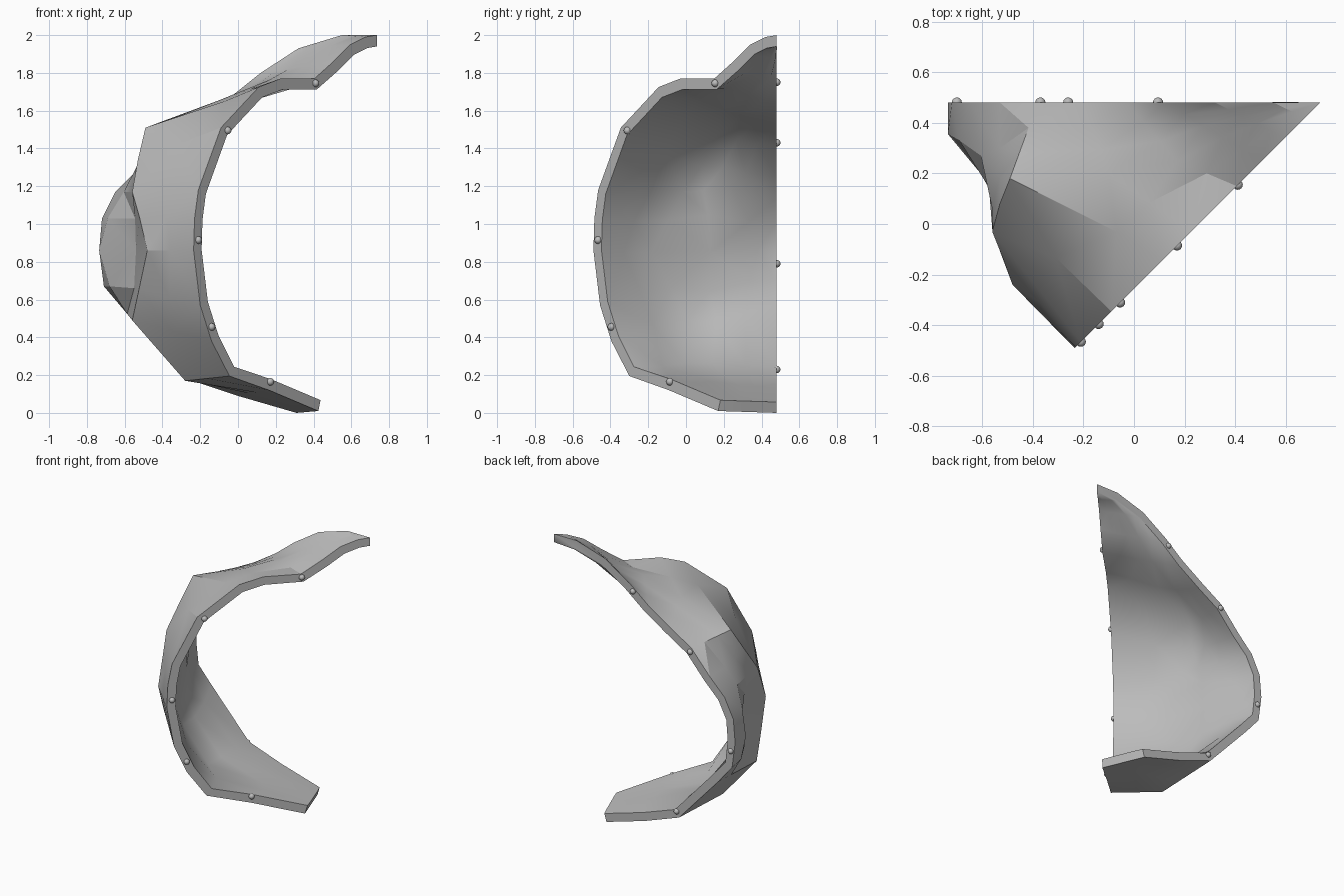
import bpy, bmesh
from mathutils import Vector

if "Cube" in bpy.data.objects:
    bpy.data.objects.remove(bpy.data.objects["Cube"])

BACK = 0.48      # cut plane y = BACK
DIAG = 0.255     # diagonal cut plane x - y = DIAG
WALL = 0.06
COLS = 5
N_BACK = Vector((0, 1, 0))
N_DIAG = Vector((1, -1, 0)).normalized()

grey = bpy.data.materials.new("light_grey")
grey.use_nodes = True
colour = (0.5, 0.5, 0.5, 1)
grey.diffuse_color = colour
grey.node_tree.nodes["Principled BSDF"].inputs["Base Color"].default_value = colour


def on_diag(y, z):
    return Vector((y + DIAG, y, z))


def on_back(x, z):
    return Vector((x, BACK, z))


def row(diag, back, **inner):
    """Cross strip from the diagonal cut to the back cut; gaps are interpolated."""
    columns = {"front": 1, "edge": 2, "valley": 3, "crest": 4}
    known = {0: on_diag(*diag), COLS: on_back(*back)}
    for name, p in inner.items():
        known[columns[name]] = Vector(p)
    keys = sorted(known)
    out = [known[0]]
    for a, b in zip(keys, keys[1:]):
        out += [known[a].lerp(known[b], (c - a) / (b - a)) for c in range(a + 1, b + 1)]
    return out


# Peaked tip and the valley behind it
tip = [
    row((0.48, 2), (0.735, 2)),
    row((0.42, 1.99), (0.55, 2)),
    row((0.34, 1.95), (0.32, 1.93)),
    row((0.25, 1.86), (0.12, 1.8)),
    row((0.15, 1.77), (-0.03, 1.68), edge=(0.17, 0.25, 1.765)),
]

# Brow, side wall and bulge
side = [
    row((-0.03, 1.77), (-0.2, 1.57), edge=(-0.1, 0.2, 1.655)),
    row((-0.145, 1.725), (-0.38, 1.46), front=(-0.07, -0.03, 1.65), edge=(-0.49, 0.18, 1.51)),
    row((-0.345, 1.51), (-0.53, 1.29), edge=(-0.53, 0.08, 1.34), crest=(-0.53, 0.3, 1.29)),
    row((-0.465, 1.18), (-0.65, 1.17), edge=(-0.56, -0.03, 1.17), valley=(-0.56, 0.06, 1.17)),
    row((-0.485, 1.03), (-0.72, 1.03), edge=(-0.52, -0.13, 1.03),
        valley=(-0.545, 0.1, 1.03), crest=(-0.69, 0.33, 1.03)),
    row((-0.49, 0.86), (-0.735, 0.86), edge=(-0.48, -0.24, 0.86),
        valley=(-0.54, 0.12, 0.86), crest=(-0.735, 0.355, 0.86)),
    row((-0.455, 0.57), (-0.71, 0.67), edge=(-0.525, -0.12, 0.65),
        valley=(-0.55, 0.1, 0.66), crest=(-0.68, 0.33, 0.67)),
    row((-0.395, 0.38), (-0.6, 0.54), edge=(-0.56, -0.02, 0.49)),
]

# Underside running to the lower end
base = [
    row((-0.3, 0.195), (-0.28, 0.19), edge=(-0.28, -0.03, 0.17)),
    row((-0.09, 0.12), (0, 0.09)),
    row((0.17, 0.01), (0.31, 0)),
]


def in_cut(p, v):
    """Keep vector v within whichever cut planes point p lies on."""
    back = abs(p.y - BACK) < 1e-3
    diag = abs(p.x - p.y - DIAG) < 1e-3
    if back and diag:
        return Vector((0, 0, v.z))
    n = N_BACK if back else N_DIAG if diag else None
    return v - n * v.dot(n) if n else v


# Outer skin
bm = bmesh.new()
grid = [[bm.verts.new(p) for p in r] for r in tip + side + base]
for r0, r1 in zip(grid, grid[1:]):
    for c in range(COLS):
        bm.faces.new((r0[c], r0[c + 1], r1[c + 1], r1[c]))
bmesh.ops.remove_doubles(bm, verts=bm.verts[:], dist=1e-4)
bmesh.ops.triangulate(bm, faces=bm.faces[:], quad_method="SHORT_EDGE")
bm.normal_update()
outer = bm.verts[:]
skin = bm.faces[:]
border = [e for e in bm.edges if e.is_boundary]

# Inner lining, relaxed so that it reads as a soft hollow
offset = {v: v.co - in_cut(v.co, v.normal).normalized() * WALL for v in outer}
for _ in range(2):
    relaxed = {}
    for v, p in offset.items():
        if v.is_boundary:
            relaxed[v] = p
        else:
            near = [offset[e.other_vert(v)] for e in v.link_edges]
            mean = sum(near, Vector((0, 0, 0))) / len(near)
            relaxed[v] = p.lerp(mean, 0.25)
    offset = relaxed
inside = {v: bm.verts.new(p) for v, p in offset.items()}
lining = [bm.faces.new([inside[v] for v in reversed(f.verts)]) for f in skin]

# Flat rim closing the wall
for e in border:
    a, b = e.verts
    bm.faces.new((a, b, inside[b], inside[a]))
bmesh.ops.recalc_face_normals(bm, faces=bm.faces[:])

# Crisp creases outside, soft shading inside
for f in bm.faces:
    f.smooth = True
for e in bm.edges:
    soft = all(f in lining for f in e.link_faces)
    e.smooth = soft or e.calc_face_angle() < 0.35

mesh = bpy.data.meshes.new("shell")
bm.to_mesh(mesh)
bm.free()
mesh.materials.append(grey)
shell = bpy.data.objects.new("shell", mesh)
bpy.context.collection.objects.link(shell)

# Locating pegs along both cut rims
pegs = [on_diag(*p) for p in ((0.155, 1.745), (-0.31, 1.495), (-0.465, 0.915),
                              (-0.395, 0.455), (-0.085, 0.165))]
pegs += [on_back(*p) for p in ((0.095, 1.75), (-0.37, 1.43), (-0.7, 0.79), (-0.26, 0.23))]
for p in pegs:
    bpy.ops.mesh.primitive_uv_sphere_add(segments=16, ring_count=10, radius=0.02, location=p)
    peg = bpy.context.object
    peg.name = "locating_peg"
    peg.data.materials.append(grey)
    bpy.ops.object.shade_smooth()
